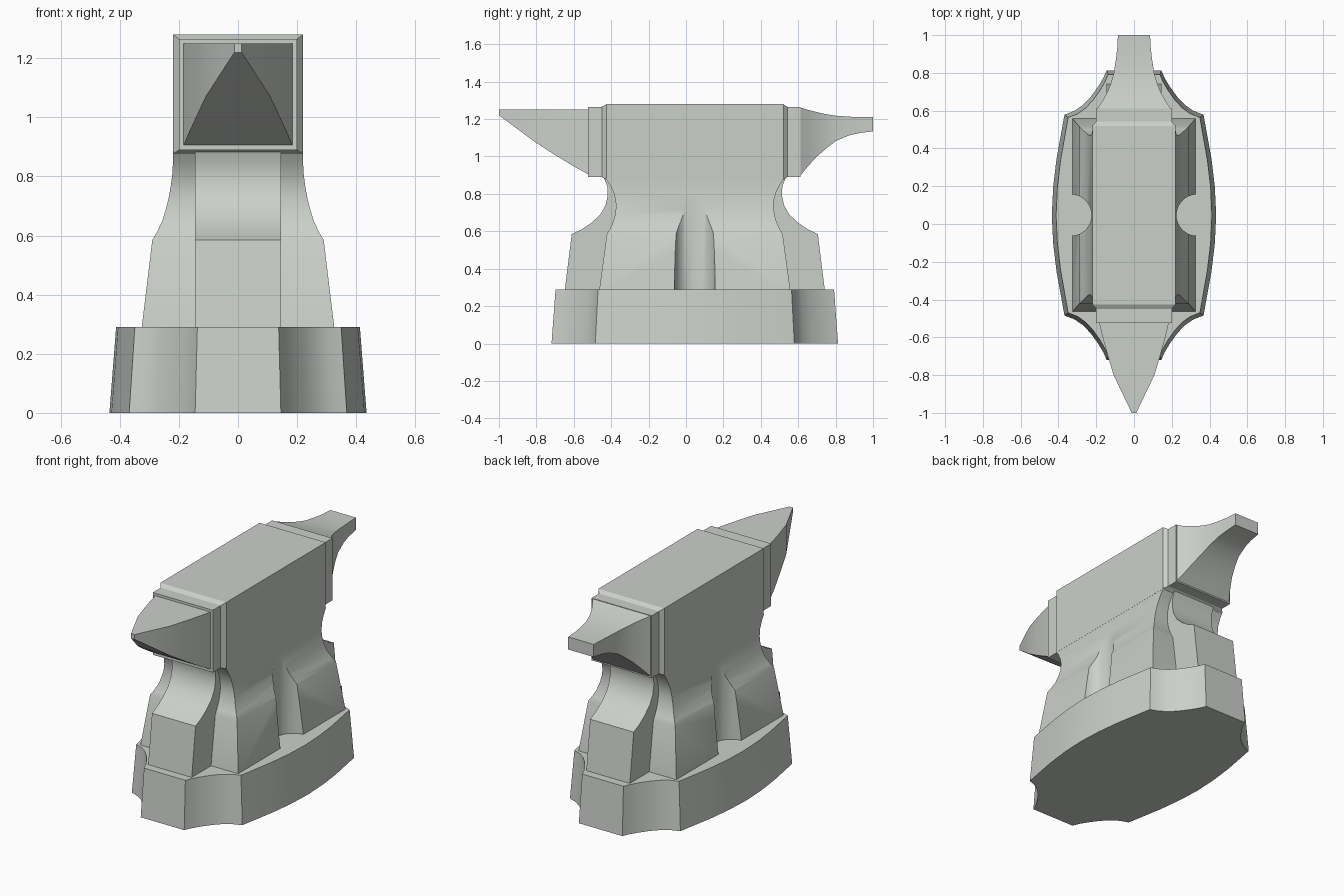
import bpy, bmesh, math

CY = 0.047  # middle of the stand along y

old = bpy.data.objects.get("Cube")
if old:
    bpy.data.objects.remove(old, do_unlink=True)

steel = bpy.data.materials.new("pale grey steel")
steel.use_nodes = True
color = (0.60, 0.63, 0.59, 1)
steel.diffuse_color = color
steel.node_tree.nodes["Principled BSDF"].inputs["Base Color"].default_value = color


def loft(name, rings):
    """Skin a row of equal rings and cap both ends."""
    bm = bmesh.new()
    loops = [[bm.verts.new(p) for p in ring] for ring in rings]
    n = len(loops[0])
    for a, b in zip(loops, loops[1:]):
        for i in range(n):
            j = (i + 1) % n
            bm.faces.new((a[i], a[j], b[j], b[i]))
    bm.faces.new(loops[0])
    bm.faces.new(loops[-1])
    bmesh.ops.recalc_face_normals(bm, faces=bm.faces)
    mesh = bpy.data.meshes.new(name)
    bm.to_mesh(mesh)
    bm.free()
    obj = bpy.data.objects.new(name, mesh)
    bpy.context.collection.objects.link(obj)
    mesh.materials.append(steel)
    return obj


def select(obj):
    bpy.ops.object.select_all(action='DESELECT')
    obj.select_set(True)
    bpy.context.view_layer.objects.active = obj


def smooth(obj):
    select(obj)
    bpy.ops.object.shade_smooth_by_angle(angle=math.radians(30))


def level(z, hx, hy):
    """Horizontal rectangle around the stand's middle."""
    return [(hx, CY - hy, z), (hx, CY + hy, z), (-hx, CY + hy, z), (-hx, CY - hy, z)]


def slab(y, hx, low, high):
    """Upright rectangle across the anvil."""
    return [(-hx, y, low), (hx, y, low), (hx, y, high), (-hx, y, high)]


# Flared base with scooped corners
quarter = [(.435, 0), (.428, .15), (.41, .30), (.368, .532), (.315, .552),
           (.27, .583), (.23, .625), (.19, .68), (.163, .725), (.145, .766)]
outline = (quarter + [(-x, y) for x, y in reversed(quarter)]
           + [(-x, -y) for x, y in quarter[1:]]
           + [(x, -y) for x, y in reversed(quarter[1:])])
base = loft("base", [[(x * sx, CY + y * sy, z) for x, y in outline]
                     for z, sx, sy in ((0, 1, 1), (.29, .948, .972))])

# Waist with curved flanks
waist = loft("waist", [level(*r) for r in (
    (.27, .328, .513), (.585, .29, .47), (.61, .275, .455), (.65, .256, .437),
    (.69, .244, .426), (.73, .234, .421), (.77, .227, .424),
    (.81, .222, .435), (.85, .22, .455), (.885, .219, .478))])

# Round grooves in both flanks
for side in (-1, 1):
    bpy.ops.mesh.primitive_cylinder_add(vertices=40, radius=.11, depth=.7,
                                        location=(side * .335, CY, .55))
    cutter = bpy.context.object
    cutter.name = "groove_cutter"
    cutter.hide_render = True
    select(waist)
    cut = waist.modifiers.new("groove", 'BOOLEAN')
    cut.operation = 'DIFFERENCE'
    cut.solver = 'EXACT'
    cut.object = cutter
    bpy.ops.object.modifier_apply(modifier=cut.name)
    bpy.data.objects.remove(cutter, do_unlink=True)

# Narrow feet projecting at front and back
feet = loft("front_and_back_feet", [level(z, .145, hy) for z, hy in (
    (.27, .697), (.585, .658), (.61, .605), (.645, .553), (.69, .505),
    (.74, .477), (.79, .466), (.84, .468), (.895, .49))])

# Working block with stepped collars
block = loft("top_block", [slab(*r) for r in (
    (-.525, .2, .89, 1.265), (-.45, .2, .89, 1.265), (-.425, .22, .875, 1.28),
    (.52, .22, .875, 1.28), (.542, .2, .89, 1.265), (.612, .2, .89, 1.265))])

# Tapering horn
horn = loft("horn", [slab(*r) for r in (
    (-.515, .186, .9, 1.25), (-.6, .166, .947, 1.25), (-.7, .138, 1.008, 1.25),
    (-.8, .108, 1.072, 1.25), (-.9, .06, 1.146, 1.25), (-1, .012, 1.22, 1.25))])

# Curved heel
heel = loft("heel", [slab(*r) for r in (
    (.605, .198, .89, 1.264), (.65, .168, .945, 1.25), (.7, .141, 1.0, 1.237),
    (.75, .121, 1.043, 1.226), (.8, .107, 1.082, 1.218),
    (.87, .096, 1.112, 1.213), (.93, .089, 1.126, 1.21), (1, .085, 1.134, 1.21))])

for part in (base, waist, feet, block, horn, heel):
    smooth(part)
